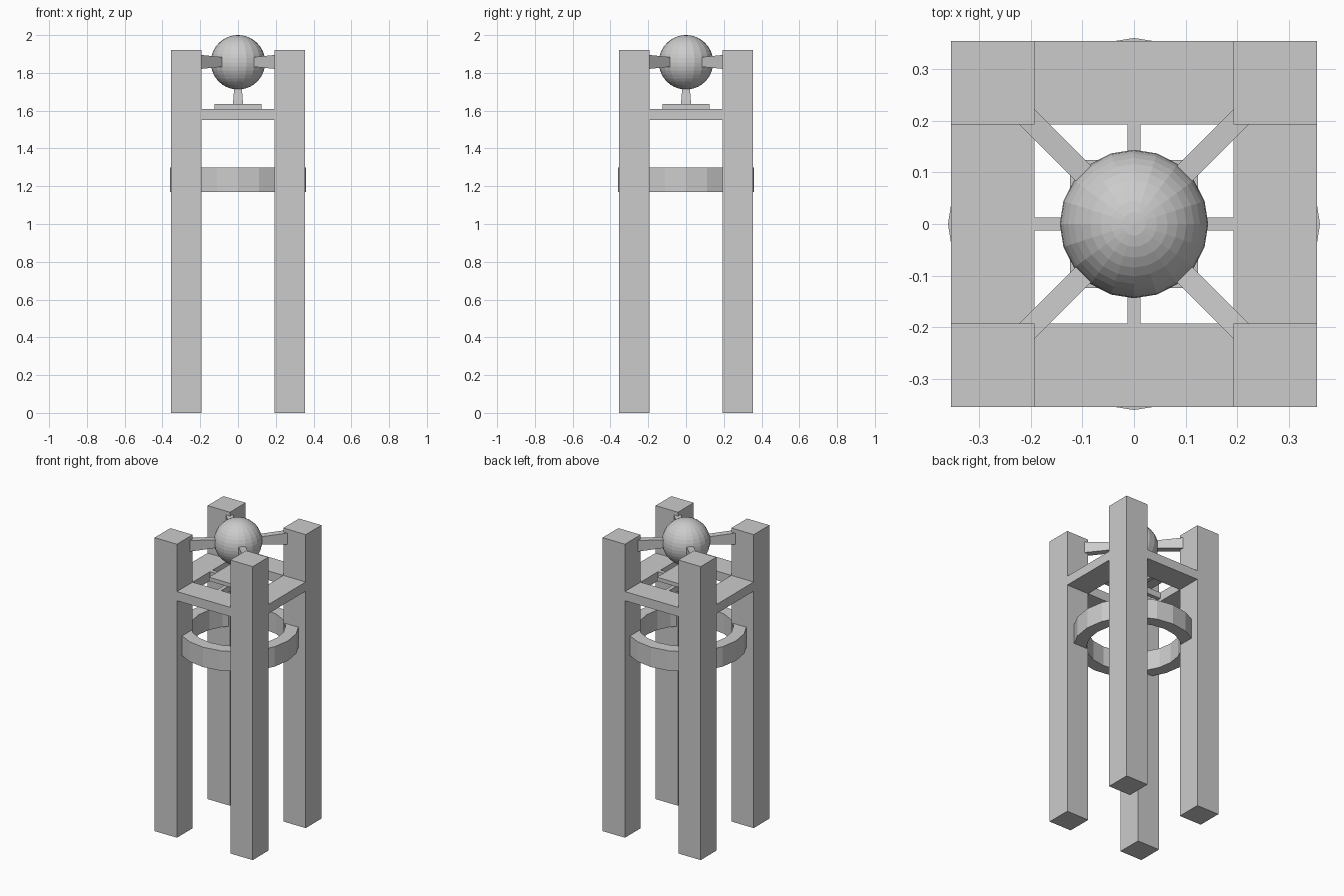
import bpy, bmesh
from math import cos, sin, pi
from mathutils import Matrix

if "Cube" in bpy.data.objects:
    bpy.data.objects.remove(bpy.data.objects["Cube"])


def finish(name, bm):
    bmesh.ops.recalc_face_normals(bm, faces=bm.faces)
    me = bpy.data.meshes.new(name)
    bm.to_mesh(me)
    bm.free()
    ob = bpy.data.objects.new(name, me)
    bpy.context.collection.objects.link(ob)
    return ob


def box(name, x0, x1, y0, y1, z0, z1):
    bm = bmesh.new()
    bmesh.ops.create_cube(bm, size=1)
    bmesh.ops.scale(bm, vec=(x1 - x0, y1 - y0, z1 - z0), verts=bm.verts)
    bmesh.ops.translate(bm, vec=((x0 + x1) / 2, (y0 + y1) / 2, (z0 + z1) / 2), verts=bm.verts)
    return finish(name, bm)


def tapered_bar(name, sections, matrix):
    # sections: (distance along x, half width, half height)
    bm = bmesh.new()
    loops = [[bm.verts.new((d, sy * w, sz * h)) for sy, sz in ((-1, -1), (1, -1), (1, 1), (-1, 1))]
             for d, w, h in sections]
    a, b = loops
    bm.faces.new(a)
    bm.faces.new(b)
    for i in range(4):
        j = (i + 1) % 4
        bm.faces.new((a[i], a[j], b[j], b[i]))
    bm.transform(matrix)
    return finish(name, bm)


INNER, OUTER = 0.193, 0.355
BALL_Z, BALL_R = 1.856, 0.144

# Four corner posts
for i, (sx, sy) in enumerate(((-1, -1), (1, -1), (1, 1), (-1, 1))):
    xs = sorted((sx * INNER, sx * OUTER))
    ys = sorted((sy * INNER, sy * OUTER))
    box(f"post_{i + 1}", *xs, *ys, 0, 1.92)

# Rails joining the posts, and thin crossbars between the rails
for i in range(4):
    rail = box(f"rail_{i + 1}", INNER, OUTER, -INNER, INNER, 1.55, 1.61)
    rail.data.transform(Matrix.Rotation(i * pi / 2, 4, 'Z'))
box("crossbar_x", -INNER, INNER, -0.013, 0.013, 1.57, 1.61)
box("crossbar_y", -0.013, 0.013, -INNER, INNER, 1.57, 1.61)

# Base plate and stem under the ball
box("ball_plate", -0.124, 0.124, -0.124, 0.124, 1.61, 1.635)
tapered_bar("ball_stem", [(1.63, 0.027, 0.027), (1.74, 0.019, 0.019)],
            Matrix.Rotation(-pi / 2, 4, 'Y'))

# Faceted ball
bm = bmesh.new()
bmesh.ops.create_uvsphere(bm, u_segments=20, v_segments=20, radius=BALL_R)
bmesh.ops.translate(bm, vec=(0, 0, BALL_Z), verts=bm.verts)
finish("ball", bm)

# Diagonal arms from the ball to the posts
for i in range(4):
    tapered_bar(f"arm_{i + 1}", [(0.10, 0.021, 0.023), (0.298, 0.021, 0.037)],
                Matrix.Translation((0, 0, BALL_Z + 0.002)) @ Matrix.Rotation(pi / 4 + i * pi / 2, 4, 'Z'))

# Twenty-sided ring around the inside of the posts
bm = bmesh.new()
N = 20
profile = ((0.283, 1.17), (0.361, 1.17), (0.361, 1.30), (0.283, 1.30))
rows = [[bm.verts.new((r * cos(2 * pi * k / N), r * sin(2 * pi * k / N), z)) for r, z in profile]
        for k in range(N)]
for k in range(N):
    a, b = rows[k], rows[(k + 1) % N]
    for i in range(4):
        j = (i + 1) % 4
        bm.faces.new((a[i], a[j], b[j], b[i]))
finish("brace_ring", bm)
